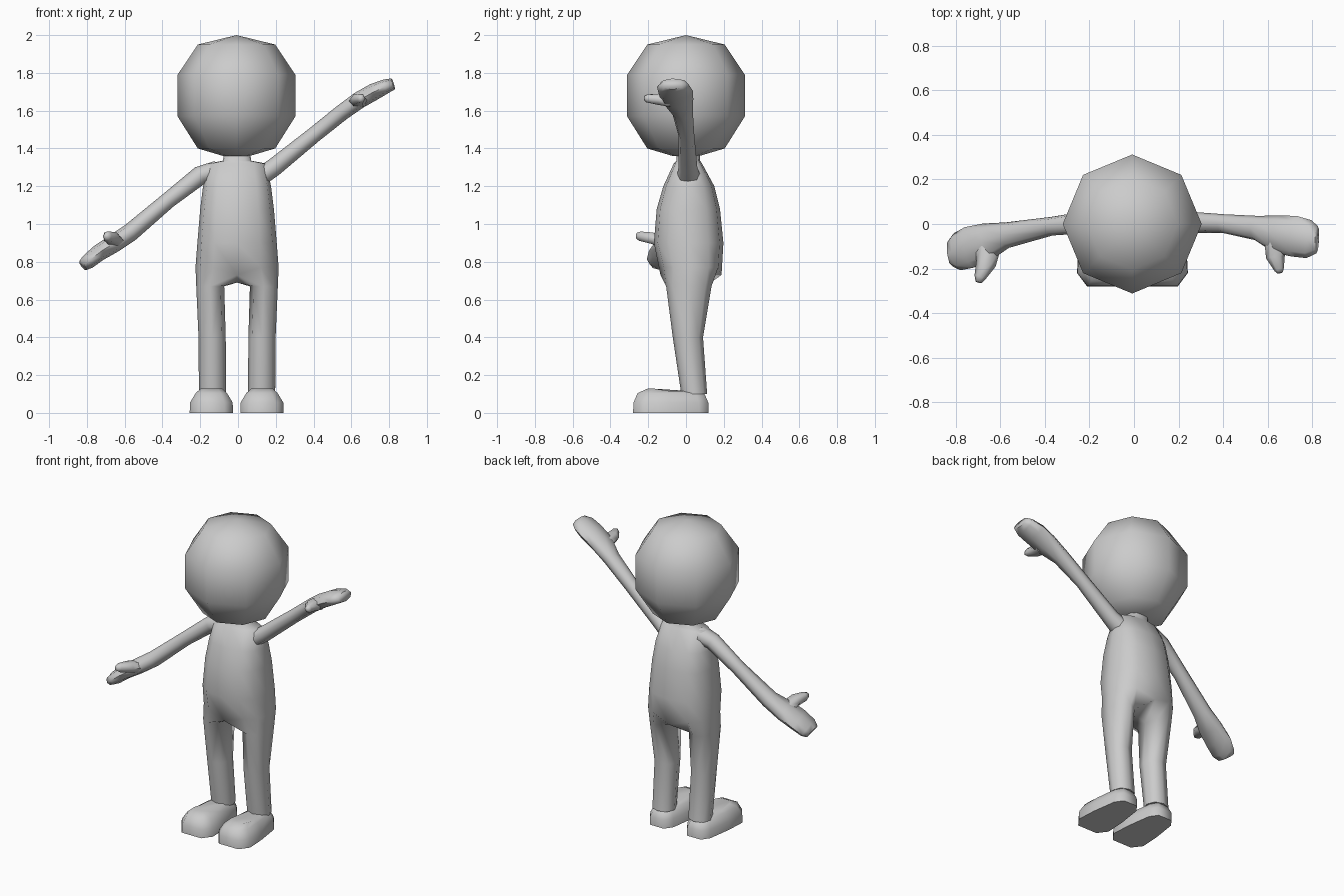
import bpy, bmesh, math
from mathutils import Vector

cube = bpy.data.objects.get("Cube")
if cube:
    bpy.data.objects.remove(cube, do_unlink=True)

grey = bpy.data.materials.new("plain_grey")
grey.use_nodes = True
grey.diffuse_color = (0.6, 0.6, 0.6, 1)
grey.node_tree.nodes["Principled BSDF"].inputs["Base Color"].default_value = (0.6, 0.6, 0.6, 1)

CX = -0.005  # body centre line


def finish(name, bm, angle=70):
    bmesh.ops.recalc_face_normals(bm, faces=bm.faces)
    mesh = bpy.data.meshes.new(name)
    bm.to_mesh(mesh)
    bm.free()
    mesh.materials.append(grey)
    obj = bpy.data.objects.new(name, mesh)
    bpy.context.collection.objects.link(obj)
    bpy.ops.object.select_all(action='DESELECT')
    obj.select_set(True)
    bpy.context.view_layer.objects.active = obj
    bpy.ops.object.shade_smooth_by_angle(angle=math.radians(angle))
    return obj


def ring(bm, centre, u, v, n, power=1.0, start=0.0):
    """Ring of n vertices; power below 1 makes the outline boxier."""
    verts = []
    for i in range(n):
        a = start + math.tau * i / n
        c, s = math.cos(a), math.sin(a)
        c = math.copysign(abs(c) ** power, c) if abs(c) > 1e-6 else 0
        s = math.copysign(abs(s) ** power, s) if abs(s) > 1e-6 else 0
        verts.append(bm.verts.new(Vector(centre) + Vector(u) * c + Vector(v) * s))
    return verts


def bridge(bm, a, b):
    n = len(a)
    for i in range(n):
        j = (i + 1) % n
        bm.faces.new((a[i], a[j], b[j], b[i]))


def loft(bm, rings, cap_start=True, cap_end=True):
    for a, b in zip(rings, rings[1:]):
        bridge(bm, a, b)
    if cap_start:
        bm.faces.new(rings[0])
    if cap_end:
        bm.faces.new(rings[-1])


def flat_ring(bm, z, x, rx, y0, y1, n, power=1.0, start=0.0):
    return ring(bm, (x, (y0 + y1) / 2, z), (rx, 0, 0), (0, (y1 - y0) / 2, 0), n, power, start)


# Head: eight-sided ball
bm = bmesh.new()
rings = [flat_ring(bm, z, -0.008, r, -r, r, 8)
         for z, r in ((1.36, 0.07), (1.40, 0.205), (1.57, 0.312), (1.79, 0.312), (1.95, 0.205))]
loft(bm, rings, cap_end=False)
top = bm.verts.new((-0.008, 0, 2.0))
for i in range(8):
    bm.faces.new((rings[-1][i], rings[-1][(i + 1) % 8], top))
finish("head", bm)

# Body: neck, torso and legs in one skin
bm = bmesh.new()
torso = ((1.40, 0.065, -0.05, 0.07), (1.335, 0.075, -0.05, 0.075), (1.32, 0.155, -0.065, 0.085),
         (1.20, 0.18, -0.12, 0.15), (1.08, 0.195, -0.155, 0.18),
         (0.90, 0.21, -0.17, 0.198), (0.77, 0.22, -0.135, 0.188))
# start at the front centre and run round the left side
rings = [flat_ring(bm, z, CX, rx, y0, y1, 12, 0.8, -math.pi / 2) for z, rx, y0, y1 in torso]
loft(bm, rings, cap_end=False)
hip = rings[-1]
for v in (hip[0], hip[6]):
    v.co.z = 0.73
crotch = bm.verts.new((CX, 0.02, 0.69))
legs = ((0.67, 0.142, 0.074, -0.105, 0.135), (0.40, 0.132, 0.072, -0.07, 0.09),
        (0.10, 0.13, 0.072, -0.025, 0.112))
for side in (1, -1):
    half = [hip[(side * i) % 12] for i in range(7)] + [crotch]
    chain = [half]
    for z, x, rx, y0, y1 in legs:
        chain.append(flat_ring(bm, z, CX + side * x, side * rx, y0, y1, 8, 0.9, -0.75 * math.pi))
    loft(bm, chain, cap_start=False)
finish("body", bm)

# Feet: rounded sole outline stacked upward
sole = ((-0.07, -0.28), (0.07, -0.28), (0.115, -0.22), (0.108, -0.09), (0.085, 0.07),
        (0.05, 0.12), (-0.05, 0.12), (-0.085, 0.07), (-0.108, -0.09), (-0.115, -0.22))
for side, name in ((1, "left_foot"), (-1, "right_foot")):
    bm = bmesh.new()
    rings = []
    for z, sx, sy in ((0, 1, 1), (0.055, 0.98, 0.99), (0.105, 0.72, 0.88), (0.128, 0.5, 0.62)):
        rings.append([bm.verts.new((CX - 0.002 + side * (0.134 + x * sx), -0.08 + (y + 0.08) * sy,
                                    z - (0.012 if z > 0.12 and y > -0.1 else 0)))
                      for x, y in sole])
    loft(bm, rings)
    finish(name, bm, 60)


# Arms: tubes flattening into mitten hands
def tube(name, path, n=8, power=0.9):
    bm = bmesh.new()
    points = [Vector(p[:3]) for p in path]
    rings = []
    for i, (_, _, _, wide, thick) in enumerate(path):
        d = (points[min(i + 1, len(path) - 1)] - points[max(i - 1, 0)]).normalized()
        ref = Vector((0, 1, 0)) if abs(d.y) < 0.8 else Vector((1, 0, 0))
        w = (ref - d * ref.dot(d)).normalized()
        rings.append(ring(bm, points[i], w * wide, d.cross(w) * thick, n, power))
    loft(bm, rings)
    return finish(name, bm)


tube("left_arm", (
    (0.11, 0.015, 1.245, 0.065, 0.05), (0.19, 0.01, 1.30, 0.05, 0.048),
    (0.40, 0.002, 1.47, 0.042, 0.042), (0.55, -0.018, 1.59, 0.055, 0.043),
    (0.64, -0.045, 1.655, 0.085, 0.045), (0.72, -0.055, 1.70, 0.092, 0.045),
    (0.785, -0.068, 1.73, 0.086, 0.038), (0.822, -0.07, 1.742, 0.062, 0.03)))
tube("left_thumb", (
    (0.64, -0.08, 1.65, 0.055, 0.035), (0.635, -0.15, 1.66, 0.042, 0.032),
    (0.652, -0.205, 1.665, 0.022, 0.024), (0.656, -0.22, 1.667, 0.012, 0.014)), 6)
tube("right_arm", (
    (-0.11, 0.015, 1.285, 0.065, 0.05), (-0.20, 0.01, 1.258, 0.05, 0.05),
    (-0.37, -0.01, 1.125, 0.042, 0.043), (-0.57, -0.05, 0.955, 0.058, 0.048),
    (-0.66, -0.08, 0.895, 0.085, 0.048), (-0.74, -0.105, 0.845, 0.094, 0.044),
    (-0.795, -0.125, 0.80, 0.085, 0.04), (-0.822, -0.13, 0.78, 0.062, 0.03)))
tube("right_thumb", (
    (-0.655, -0.11, 0.905, 0.055, 0.035), (-0.665, -0.18, 0.925, 0.045, 0.034),
    (-0.692, -0.24, 0.935, 0.026, 0.028), (-0.698, -0.262, 0.938, 0.014, 0.016)), 6)
